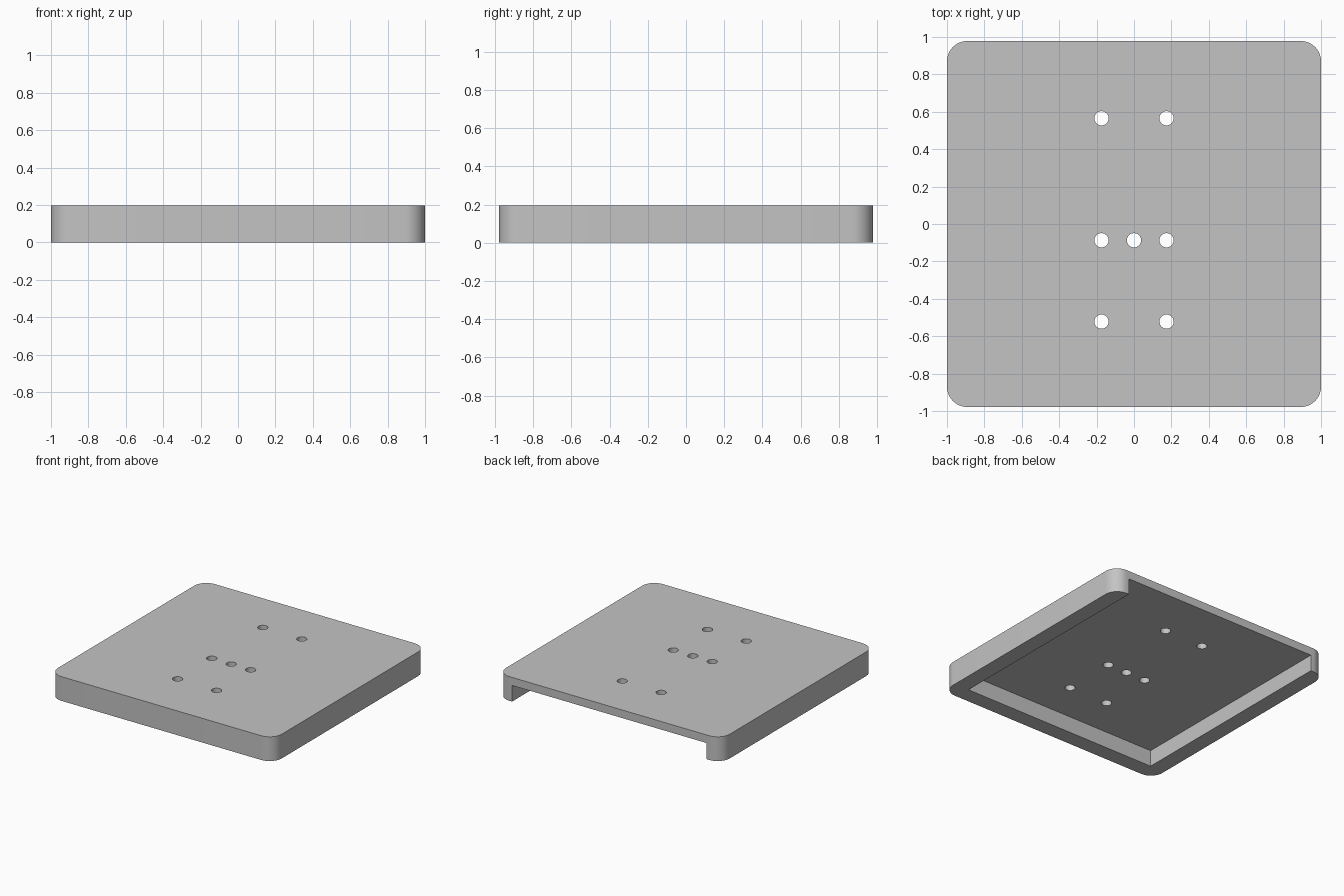
import bpy, bmesh, math
from mathutils import Matrix, Vector

if "Cube" in bpy.data.objects:
    bpy.data.objects.remove(bpy.data.objects["Cube"], do_unlink=True)

U = 1 / 46                      # design unit
W, D, H = 92 * U, 90 * U, 9 * U  # overall size
WALL, TOP = 6 * U, 3 * U        # rim width, top plate thickness
CORNER, HOLE = 5 * U, 1.75 * U  # radii

grey = bpy.data.materials.new("plain grey")
grey.use_nodes = True
colour = (0.55, 0.55, 0.55, 1)
grey.diffuse_color = colour
grey.node_tree.nodes["Principled BSDF"].inputs["Base Color"].default_value = colour


def add_object(name, bm):
    bmesh.ops.recalc_face_normals(bm, faces=bm.faces)
    mesh = bpy.data.meshes.new(name)
    bm.to_mesh(mesh)
    bm.free()
    mesh.materials.append(grey)
    obj = bpy.data.objects.new(name, mesh)
    bpy.context.collection.objects.link(obj)
    return obj


def box(low, high):
    bm = bmesh.new()
    low, high = Vector(low), Vector(high)
    size = Matrix.Diagonal((*(high - low), 1))
    bmesh.ops.create_cube(bm, size=1, matrix=Matrix.Translation((low + high) / 2) @ size)
    return bm


def cut(target, cutter):
    cutter.hide_render = True
    mod = target.modifiers.new("cut", "BOOLEAN")
    mod.operation, mod.solver, mod.object = "DIFFERENCE", "EXACT", cutter
    bpy.context.view_layer.objects.active = target
    bpy.ops.object.modifier_apply(modifier=mod.name)
    bpy.data.objects.remove(cutter, do_unlink=True)


# Block with rounded upright corners
bm = box((-W / 2, -D / 2, 0), (W / 2, D / 2, H))
upright = [e for e in bm.edges if abs(e.verts[0].co.z - e.verts[1].co.z) > H / 2]
bmesh.ops.bevel(bm, geom=upright, offset=CORNER, segments=12, profile=0.5, affect="EDGES")
tray = add_object("mounting_plate", bm)

# Underside recess, open at the back
cut(tray, add_object("recess_cutter", box(
    (-W / 2 + WALL, -D / 2 + WALL, -0.1), (W / 2 - WALL, D, H - TOP))))

# Through holes: three rows of pairs plus one in the middle
bm = bmesh.new()
holes = [(x, y) for y in (26, -4, -24) for x in (-8, 8)] + [(0, -4)]
for x, y in holes:
    bmesh.ops.create_cone(bm, cap_ends=True, segments=32, radius1=HOLE, radius2=HOLE,
                          depth=1, matrix=Matrix.Translation((x * U, y * U, H)))
cut(tray, add_object("hole_cutter", bm))

# Smooth rounded walls, crisp edges
bpy.ops.object.select_all(action="DESELECT")
tray.select_set(True)
bpy.context.view_layer.objects.active = tray
bpy.ops.object.shade_smooth_by_angle(angle=math.radians(30))
